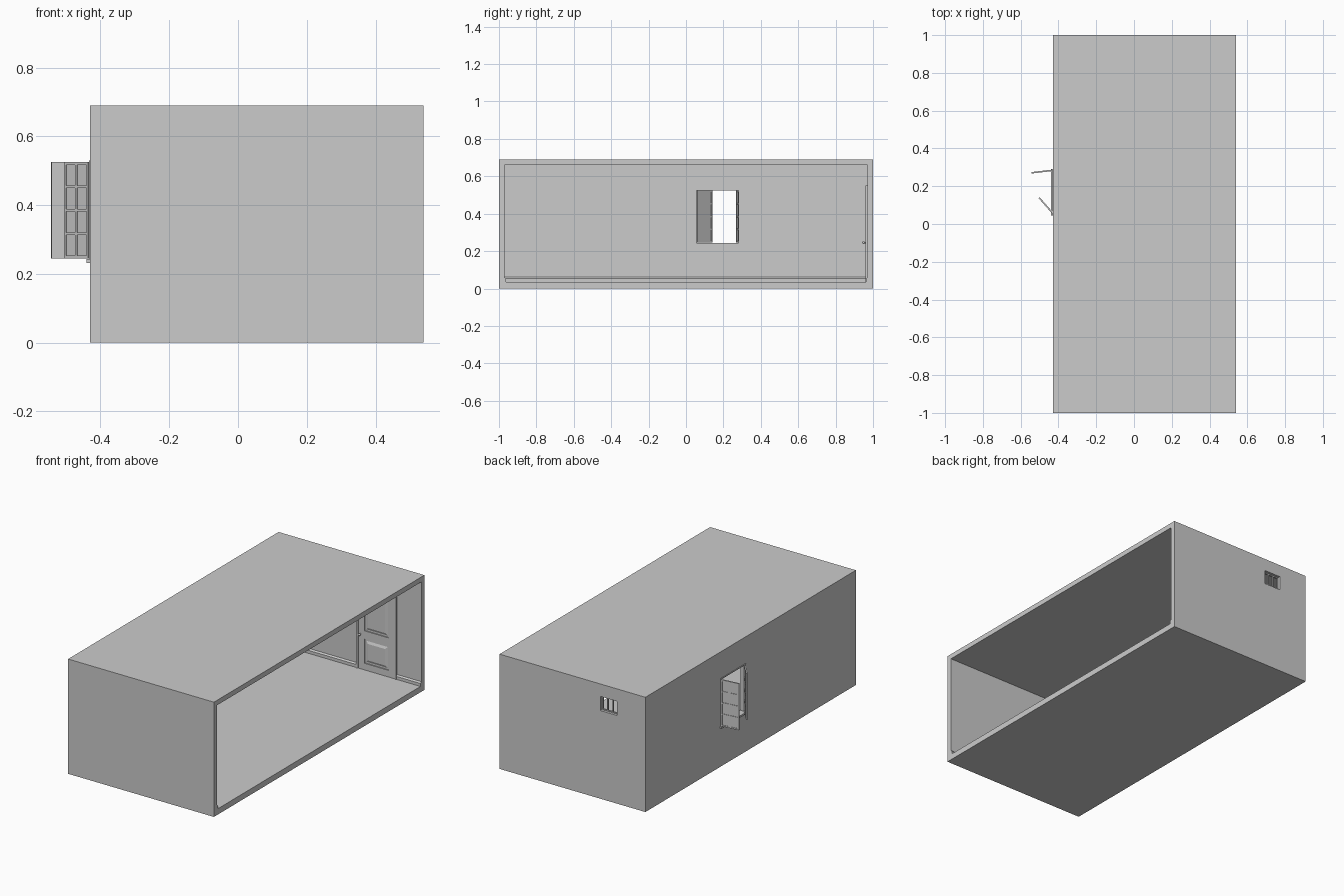
import bpy, bmesh, math
from mathutils import Matrix, Vector

if "Cube" in bpy.data.objects:
    bpy.data.objects.remove(bpy.data.objects["Cube"], do_unlink=True)

GREY = (0.6, 0.6, 0.6, 1)
plaster = bpy.data.materials.new("light grey")
plaster.use_nodes = True
plaster.diffuse_color = GREY
plaster.node_tree.nodes["Principled BSDF"].inputs["Base Color"].default_value = GREY


def finish(name, bm):
    bmesh.ops.recalc_face_normals(bm, faces=bm.faces[:])
    mesh = bpy.data.meshes.new(name)
    bm.to_mesh(mesh)
    bm.free()
    mesh.materials.append(plaster)
    obj = bpy.data.objects.new(name, mesh)
    bpy.context.collection.objects.link(obj)
    return obj


def add_box(bm, lo, hi):
    lo, hi = Vector(lo), Vector(hi)
    size = Matrix.Diagonal((*(hi - lo), 1))
    return bmesh.ops.create_cube(bm, size=1, matrix=Matrix.Translation((lo + hi) / 2) @ size)["verts"]


def boxes(name, *spans):
    bm = bmesh.new()
    for lo, hi in spans:
        add_box(bm, lo, hi)
    return finish(name, bm)


def cut(target, lo, hi):
    cutter = boxes("cutter", (lo, hi))
    cutter.hide_render = True
    mod = target.modifiers.new("opening", "BOOLEAN")
    mod.operation, mod.solver, mod.object = "DIFFERENCE", "EXACT", cutter
    bpy.context.view_layer.objects.active = target
    bpy.ops.object.modifier_apply(modifier=mod.name)
    bpy.data.objects.remove(cutter, do_unlink=True)


# Room shell: open on the +x side, with a window and a vent opening
LEFT, RIGHT, T, TOP = -0.43, 0.54, 0.03, 0.69
IN_X, IN_Y, FLOOR = LEFT + T, 1 - T, 0.035
room = boxes("room_shell", ((LEFT, -1, 0), (RIGHT, 1, TOP)))
cut(room, (IN_X, -IN_Y, FLOOR), (RIGHT + 0.1, IN_Y, TOP - T))
cut(room, (LEFT - 0.1, 0.05, 0.24), (IN_X + 0.1, 0.285, 0.53))
cut(room, (-0.24, IN_Y - 0.1, 0.53), (-0.13, 1.1, 0.615))


# Skirting boards with a chamfered top, swept from start to end along a wall
def skirting(name, start, end, inward):
    bm = bmesh.new()
    profile = [(0, 0), (0.008, 0), (0.008, 0.018), (0, 0.026)]
    verts = [bm.verts.new(Vector((*start, FLOOR)) + Vector(inward) * d + Vector((0, 0, h)))
             for d, h in profile]
    face = bm.faces.new(verts)
    new = bmesh.ops.extrude_face_region(bm, geom=[face])["geom"]
    shift = Vector((*end, 0)) - Vector((*start, 0))
    bmesh.ops.translate(bm, vec=shift, verts=[g for g in new if isinstance(g, bmesh.types.BMVert)])
    finish(name, bm)


DOOR_L, DOOR_R, DOOR_TOP = 0.115, 0.38, 0.55
skirting("skirting_front", (IN_X, -IN_Y), (RIGHT, -IN_Y), (0, 1, 0))
skirting("skirting_back_inner", (IN_X, IN_Y), (DOOR_L, IN_Y), (0, -1, 0))
skirting("skirting_back_outer", (DOOR_R, IN_Y), (RIGHT, IN_Y), (0, -1, 0))
skirting("skirting_side", (IN_X, -IN_Y), (IN_X, IN_Y), (1, 0, 0))


# Rectangular frame in the local xz plane, with mullions and rails
def lattice(bm, x0, x1, z0, z1, y0, y1, cols, rows, bar):
    for i in range(cols + 1):
        x = x0 + (x1 - x0 - bar) * i / cols
        add_box(bm, (x, y0, z0), (x + bar, y1, z1))
    for j in range(rows + 1):
        z = z0 + (z1 - z0 - bar) * j / rows
        add_box(bm, (x0, y0, z), (x1, y1, z + bar))


# Window casements, hinged outwards
def casement(name, hinge, tip):
    direction = Vector(tip) - Vector(hinge)
    bm = bmesh.new()
    lattice(bm, 0, direction.length, 0.245, 0.525, -0.004, 0.004, 2, 4, 0.008)
    add_box(bm, (0, -0.001, 0.245), (direction.length, 0.001, 0.525))
    obj = finish(name, bm)
    obj.location = (*hinge, 0)
    obj.rotation_euler.z = math.atan2(direction.y, direction.x)


casement("casement_rear", (-0.433, 0.284), (-0.543, 0.271))
casement("casement_front", (-0.433, 0.06), (-0.503, 0.14))

# Window frame lining and sill
boxes("window_frame",
      ((LEFT - 0.004, 0.05, 0.24), (IN_X, 0.055, 0.53)),
      ((LEFT - 0.004, 0.28, 0.24), (IN_X, 0.285, 0.53)),
      ((LEFT - 0.004, 0.05, 0.525), (IN_X, 0.285, 0.53)))
boxes("window_sill", ((LEFT - 0.01, 0.045, 0.232), (IN_X + 0.006, 0.29, 0.243)))

# Vent grille in the back wall
bm = bmesh.new()
lattice(bm, -0.24, -0.13, 0.53, 0.615, 0.975, 0.985, 3, 1, 0.006)
finish("vent_grille", bm)

# Panelled door on the inside of the back wall
FACE = IN_Y - 0.008
boxes("door_trim",
      ((DOOR_L, FACE - 0.003, FLOOR), (DOOR_L + 0.012, IN_Y, DOOR_TOP)),
      ((DOOR_R - 0.012, FACE - 0.003, FLOOR), (DOOR_R, IN_Y, DOOR_TOP)),
      ((DOOR_L, FACE - 0.003, DOOR_TOP - 0.012), (DOOR_R, IN_Y, DOOR_TOP)))
L, R = DOOR_L + 0.012, DOOR_R - 0.012
PANELS = [(0.075, 0.22), (0.27, 0.495)]
boxes("door_leaf",
      ((L, IN_Y - 0.002, FLOOR), (R, IN_Y, DOOR_TOP - 0.012)),
      ((L, FACE, FLOOR), (L + 0.04, IN_Y, DOOR_TOP - 0.012)),
      ((R - 0.04, FACE, FLOOR), (R, IN_Y, DOOR_TOP - 0.012)),
      ((L, FACE, FLOOR), (R, IN_Y, PANELS[0][0])),
      ((L, FACE, PANELS[0][1]), (R, IN_Y, PANELS[1][0])),
      ((L, FACE, PANELS[1][1]), (R, IN_Y, DOOR_TOP - 0.012)))

# Raised fields with sloping edges
for name, (z0, z1) in zip(("lower", "upper"), PANELS):
    bm = bmesh.new()
    verts = add_box(bm, (L + 0.045, FACE, z0 + 0.005), (R - 0.045, IN_Y, z1 - 0.005))
    for v in verts:
        if v.co.y < IN_Y - 0.004:
            v.co.x += 0.018 if v.co.x < (L + R) / 2 else -0.018
            v.co.z += 0.018 if v.co.z < (z0 + z1) / 2 else -0.018
    finish("door_panel_" + name, bm)

# Door handle: spindle and round knob
bm = bmesh.new()
turn = Matrix.Translation((L + 0.015, FACE - 0.005, 0.245)) @ Matrix.Rotation(math.pi / 2, 4, "X")
bmesh.ops.create_cone(bm, cap_ends=True, segments=12, radius1=0.004, radius2=0.004, depth=0.014, matrix=turn)
bmesh.ops.create_uvsphere(bm, u_segments=12, v_segments=8, radius=0.007,
                          matrix=Matrix.Translation((L + 0.015, FACE - 0.013, 0.245)))
knob = finish("door_knob", bm)
bpy.ops.object.select_all(action="DESELECT")
knob.select_set(True)
bpy.context.view_layer.objects.active = knob
bpy.ops.object.shade_smooth_by_angle()
